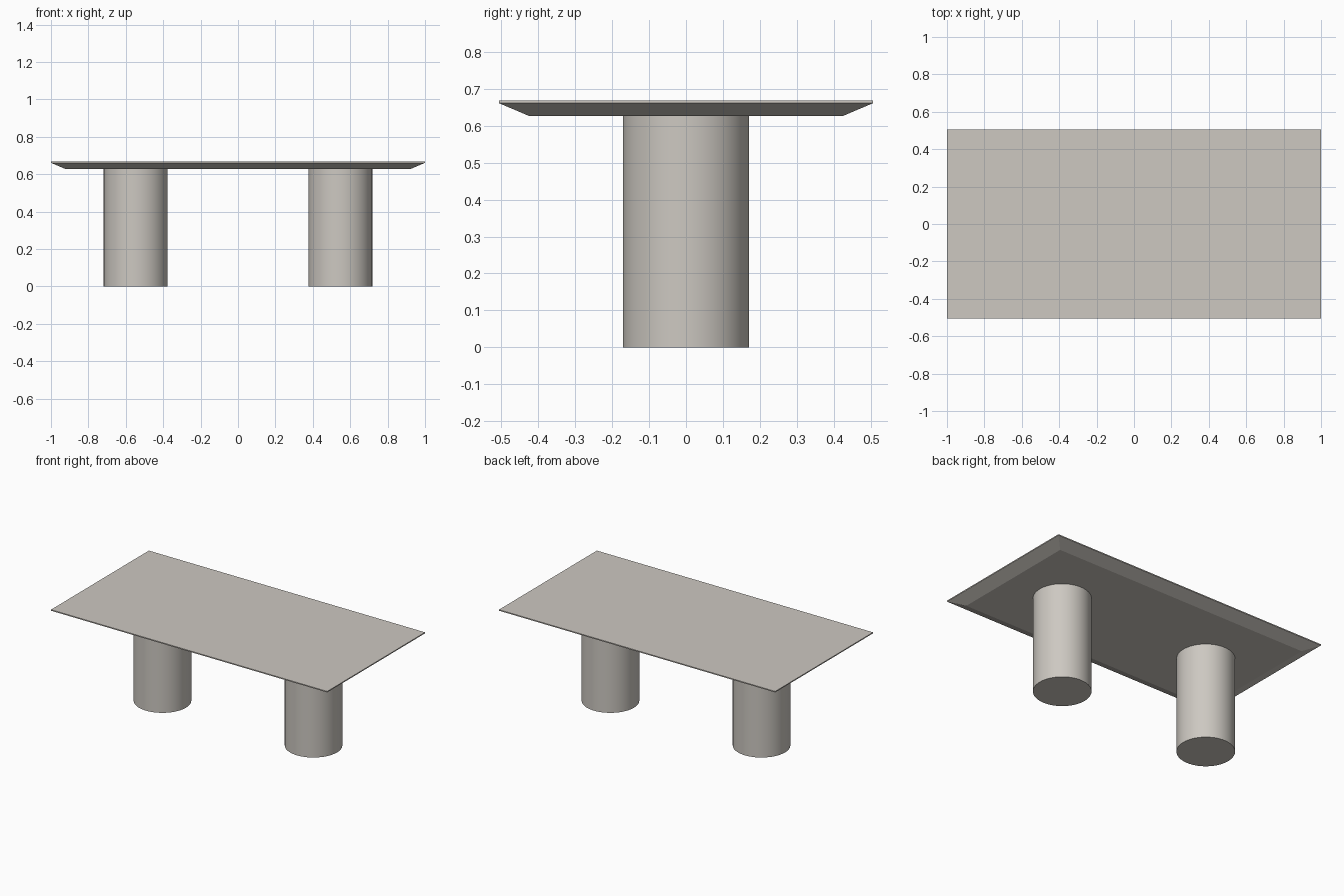
import bpy, bmesh

if "Cube" in bpy.data.objects:
    bpy.data.objects.remove(bpy.data.objects["Cube"])

stone = bpy.data.materials.new("warm grey stone")
stone.diffuse_color = (0.61, 0.58, 0.535, 1)
stone.use_nodes = True
stone.node_tree.nodes["Principled BSDF"].inputs["Base Color"].default_value = stone.diffuse_color

TOP_Z, LIP_Z, UNDER_Z = 0.668, 0.661, 0.627
HALF_X, HALF_Y, INSET = 1.0, 0.506, 0.08
LEG_R, LEG_X = 0.171, 0.547


def add_object(name, bm):
    bmesh.ops.recalc_face_normals(bm, faces=bm.faces)
    mesh = bpy.data.meshes.new(name)
    bm.to_mesh(mesh)
    bm.free()
    mesh.materials.append(stone)
    obj = bpy.data.objects.new(name, mesh)
    bpy.context.collection.objects.link(obj)
    return obj


# Tabletop: thin upright lip, then a long bevel tapering to the underside
bm = bmesh.new()
rings = []
for z, inset in ((UNDER_Z, INSET), (LIP_Z, 0), (TOP_Z, 0)):
    x, y = HALF_X - inset, HALF_Y - inset
    rings.append([bm.verts.new((sx * x, sy * y, z))
                  for sx, sy in ((-1, -1), (1, -1), (1, 1), (-1, 1))])
for low, high in zip(rings, rings[1:]):
    for i in range(4):
        j = (i + 1) % 4
        bm.faces.new((low[i], low[j], high[j], high[i]))
bm.faces.new(rings[0])
bm.faces.new(rings[-1])
add_object("tabletop", bm)

# Two round pedestal legs
for name, side in (("left_leg", -1), ("right_leg", 1)):
    bm = bmesh.new()
    bmesh.ops.create_cone(bm, cap_ends=True, segments=64, radius1=LEG_R,
                          radius2=LEG_R, depth=UNDER_Z)
    leg = add_object(name, bm)
    leg.location = (side * LEG_X, 0, UNDER_Z / 2)
    bpy.ops.object.select_all(action='DESELECT')
    leg.select_set(True)
    bpy.context.view_layer.objects.active = leg
    bpy.ops.object.shade_smooth_by_angle()
